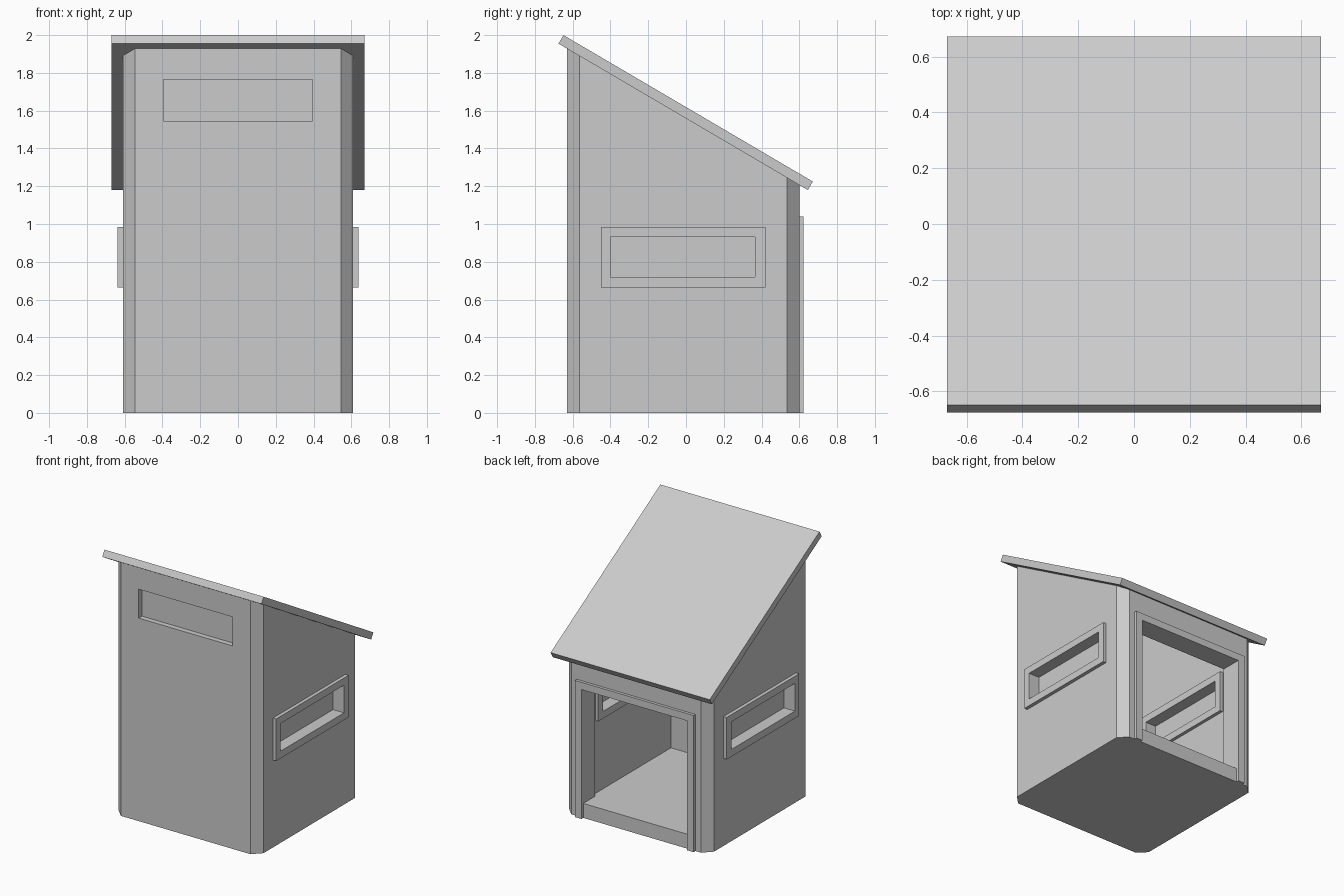
import bpy
import bmesh
import math
from mathutils import Vector

old = bpy.data.objects.get("Cube")
if old:
    bpy.data.objects.remove(old)

grey = bpy.data.materials.new("plain_grey")
grey.use_nodes = True
tone = (0.6, 0.6, 0.6, 1)
grey.diffuse_color = tone
grey.node_tree.nodes["Principled BSDF"].inputs["Base Color"].default_value = tone


def finish(name, bm):
    bmesh.ops.recalc_face_normals(bm, faces=bm.faces)
    mesh = bpy.data.meshes.new(name)
    bm.to_mesh(mesh)
    bm.free()
    mesh.materials.append(grey)
    obj = bpy.data.objects.new(name, mesh)
    bpy.context.collection.objects.link(obj)
    return obj


def prism(name, points, offset):
    """Extrude a closed outline along an offset."""
    bm = bmesh.new()
    face = bm.faces.new([bm.verts.new(p) for p in points])
    top = bmesh.ops.extrude_face_region(bm, geom=[face])["geom"]
    bmesh.ops.translate(bm, vec=offset, verts=[v for v in top if isinstance(v, bmesh.types.BMVert)])
    return finish(name, bm)


def box(name, x, y, z):
    outline = [(x[0], y[0], z[0]), (x[1], y[0], z[0]), (x[1], y[1], z[0]), (x[0], y[1], z[0])]
    return prism(name, outline, (0, 0, z[1] - z[0]))


def cut(obj, cutter):
    cutter.hide_render = True
    mod = obj.modifiers.new("opening", 'BOOLEAN')
    mod.operation, mod.solver, mod.object = 'DIFFERENCE', 'EXACT', cutter
    bpy.context.view_layer.objects.active = obj
    bpy.ops.object.modifier_apply(modifier=mod.name)
    bpy.data.objects.remove(cutter)


# Sloping roof slab
eave_high, eave_low = Vector((0, -0.675, 1.955)), Vector((0, 0.645, 1.18))
slope = (eave_low - eave_high).normalized()
normal = Vector((0, -slope.z, slope.y))
thick = normal * 0.052
side = Vector((0.67, 0, 0))
prism("roof", [eave_high - side, eave_high + side, eave_low + side, eave_low - side], thick)

# Chamfered hut body, trimmed to the roof underside
W, F, B, C = 0.61, -0.63, 0.60, 0.065
plan = [(-W + C, F), (W - C, F), (W, F + C), (W, B - C),
        (W - C, B), (-W + C, B), (-W, B - C), (-W, F + C)]
body = prism("hut_body", [(x, y, 0) for x, y in plan], (0, 0, 2.5))
bm = bmesh.new()
bm.from_mesh(body.data)
bmesh.ops.bisect_plane(bm, geom=bm.verts[:] + bm.edges[:] + bm.faces[:],
                       plane_co=eave_high, plane_no=normal, clear_outer=True)
bmesh.ops.holes_fill(bm, edges=[e for e in bm.edges if e.is_boundary])
bmesh.ops.recalc_face_normals(bm, faces=bm.faces)
bm.to_mesh(body.data)
bm.free()

# Room, doorway and window openings
window_y, window_z = (-0.40, 0.365), (0.72, 0.93)
cut(body, box("room_cutter", (-0.47, 0.47), (-0.49, 0.46), (0.11, 2.6)))
cut(body, box("door_cutter", (-0.445, 0.445), (0.3, 0.8), (0.11, 0.985)))
cut(body, box("side_cutter", (-0.9, 0.9), window_y, window_z))
cut(body, box("front_cutter", (-0.395, 0.395), (-0.8, -0.3), (1.545, 1.765)))

# Blank panes set inside the openings
box("front_pane", (-0.395, 0.395), (-0.59, -0.57), (1.545, 1.765))
for name, s in (("right", -1), ("left", 1)):
    box(name + "_pane", sorted((s * 0.535, s * 0.545)), window_y, window_z)
    # Window surrounds outside and inside
    for place, near, far in (("outer", 0.61, 0.637), ("inner", 0.445, 0.47)):
        frame = box(f"{name}_{place}_frame", sorted((s * near, s * far)), (-0.45, 0.42), (0.665, 0.985))
        cut(frame, box("frame_cutter", (-0.9, 0.9), window_y, window_z))

# Door surround, open at the bottom
arch = [(-0.5, 0), (-0.5, 1.04), (0.5, 1.04), (0.5, 0),
        (0.445, 0), (0.445, 0.985), (-0.445, 0.985), (-0.445, 0)]
prism("door_frame", [(x, B, z) for x, z in arch], (0, 0.022, 0))
